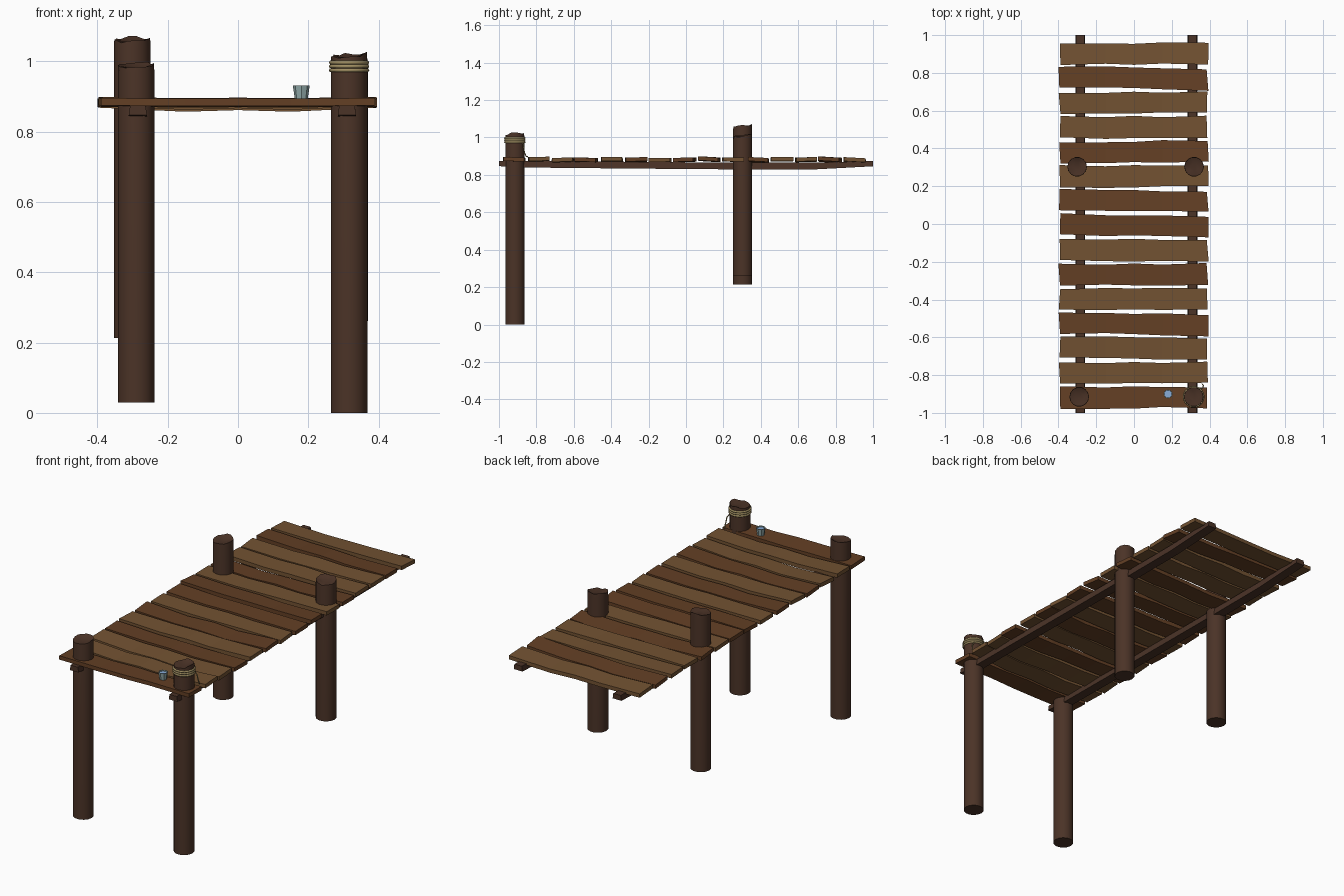
import bpy, bmesh, math, random
from mathutils import Vector

if "Cube" in bpy.data.objects:
    bpy.data.objects.remove(bpy.data.objects["Cube"])

random.seed(4)


def mat(name, rgb):
    m = bpy.data.materials.new(name)
    m.diffuse_color = (*rgb, 1)
    m.use_nodes = True
    m.node_tree.nodes["Principled BSDF"].inputs["Base Color"].default_value = m.diffuse_color
    return m


LIGHT = mat("light_wood", (0.17, 0.085, 0.032))
DARK = mat("dark_wood", (0.125, 0.05, 0.018))
POST = mat("post_wood", (0.07, 0.033, 0.02))
ROPE = mat("rope", (0.35, 0.27, 0.12))
TIN = mat("tin", (0.3, 0.42, 0.42))
WATER = mat("water", (0.25, 0.42, 0.7))


def finish(name, bm, material, smooth=False):
    bmesh.ops.recalc_face_normals(bm, faces=bm.faces)
    me = bpy.data.meshes.new(name)
    bm.to_mesh(me)
    bm.free()
    ob = bpy.data.objects.new(name, me)
    bpy.context.collection.objects.link(ob)
    me.materials.append(material)
    if smooth:
        bpy.ops.object.select_all(action='DESELECT')
        ob.select_set(True)
        bpy.context.view_layer.objects.active = ob
        bpy.ops.object.shade_smooth_by_angle(angle=math.radians(35))
    return ob


def loft(name, rings, material, smooth=False):
    """Skin equal-sized closed rings of points and cap both ends."""
    bm = bmesh.new()
    vs = [[bm.verts.new(p) for p in r] for r in rings]
    n = len(vs[0])
    for a, b in zip(vs, vs[1:]):
        for i in range(n):
            bm.faces.new((a[i], a[(i + 1) % n], b[(i + 1) % n], b[i]))
    bm.faces.new(vs[0])
    bm.faces.new(vs[-1])
    return finish(name, bm, material, smooth)


def circle(x, y, z, r, n):
    return [Vector((x + r * math.cos(2 * math.pi * i / n),
                    y + r * math.sin(2 * math.pi * i / n), z)) for i in range(n)]


# Deck planks: bent boards with uneven edges and a slight sag
light_rows = {0, 2, 3, 5, 8, 10, 12, 13}
for k in range(15):
    yc = 0.902 - 0.13 * k
    j = lambda a: random.uniform(-a, a)
    skew, tilt = random.uniform(-0.003, 0.009), j(0.004)
    sag = 0.002 if k == 14 else random.uniform(0.002, 0.012)
    zc = 0.894 + (0 if k == 14 else j(0.003))
    rings = []
    for x, s in ((-0.395, 0), (-0.15, 1), (0, 0.6), (0.15, 1), (0.39, 0)):
        ys = yc - skew * x / 0.4
        f, b = ys - 0.056 + j(0.005), ys + 0.056 + j(0.005)
        e = 0 if s else 1
        xa, xb = x + e * j(0.006), x + e * j(0.006)
        z = zc - sag * s
        rings.append([(xa, f, z - tilt), (xb, b, z + tilt),
                      (xb, b, z + tilt - 0.021), (xa, f, z - tilt - 0.021)])
    loft(f"deck_plank_{k + 1}", rings, LIGHT if k in light_rows else DARK)

# Long stringers, gently bowed
for side, x in (("left", -0.285), ("right", 0.31)):
    rings = []
    for y, z in ((-1, 0.861), (-0.9, 0.858), (-0.3, 0.852), (0.2, 0.848), (0.7, 0.848), (1, 0.86)):
        w = 0.026
        t = 0.014 if abs(y) == 1 else 0.018
        rings.append([(x - w, y, z - t), (x + w, y, z - t),
                      (x + w * 0.85, y, z + t), (x - w * 0.85, y, z + t)])
    loft(f"{side}_stringer", rings, POST)

# Posts with chipped, uneven tops
posts = (("front_left", -0.29, -0.915, 0.03, 0.988),
         ("front_right", 0.316, -0.915, 0.0, 1.018),
         ("back_left", -0.301, 0.303, 0.213, 1.062),
         ("back_right", 0.318, 0.303, 0.262, 1.01))
for name, x, y, z0, z1 in posts:
    n = 14
    phase = random.uniform(0, 6.28)
    low, top = circle(x, y, z0, 0.052, n), circle(x, y, z1, 0.051, n)
    shoulder = circle(x, y, z1 - 0.02, 0.052, n)
    inner = circle(x, y, z1 - 0.006, 0.025, n)
    for i, p in enumerate(top):
        p.z += 0.007 * math.sin(2 * math.pi * i / n + phase) + random.uniform(-0.005, 0.005)
    loft(name + "_post", [low, shoulder, top, inner], POST, True)


def rope(name, pts, closed, r):
    cu = bpy.data.curves.new(name, 'CURVE')
    cu.dimensions = '3D'
    cu.bevel_depth = r
    cu.bevel_resolution = 1
    cu.use_fill_caps = True
    sp = cu.splines.new('POLY')
    sp.points.add(len(pts) - 1)
    for q, p in zip(sp.points, pts):
        q.co = (*p, 1)
    sp.use_cyclic_u = closed
    cu.materials.append(ROPE)
    bpy.context.collection.objects.link(bpy.data.objects.new(name, cu))


# Rope wound round the front right post, with a loose tail
for i in range(3):
    rope(f"rope_coil_{i + 1}", circle(0.316, -0.915, 0.975 + 0.011 * i, 0.0515, 20), True, 0.006)
rope("rope_tail", [(0.345, -0.872, 0.975), (0.362, -0.868, 0.95), (0.366, -0.864, 0.92),
                   (0.367, -0.855, 0.9), (0.36, -0.845, 0.897)], False, 0.003)

# Tin cup with water
loft("cup", [circle(0.18, -0.9, 0.892, 0.018, 8), circle(0.18, -0.9, 0.931, 0.024, 8),
             circle(0.18, -0.9, 0.931, 0.021, 8), circle(0.18, -0.9, 0.922, 0.02, 8)], TIN)
bm = bmesh.new()
bm.faces.new([bm.verts.new(p) for p in circle(0.18, -0.9, 0.925, 0.0203, 8)])
finish("cup_water", bm, WATER)
